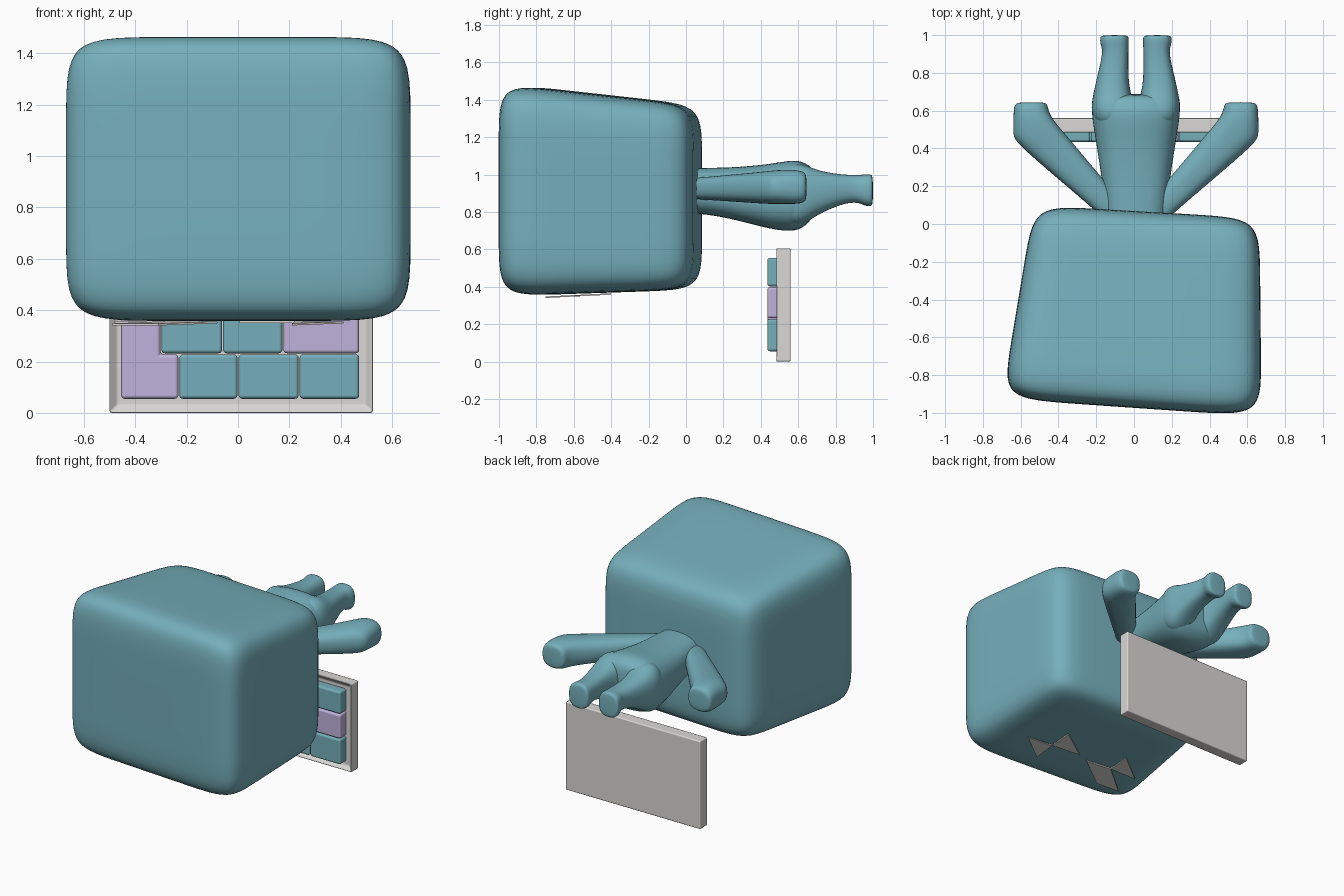
import bpy, bmesh, math
from mathutils import Vector

if "Cube" in bpy.data.objects:
    bpy.data.objects.remove(bpy.data.objects["Cube"])


def material(name, rgb):
    m = bpy.data.materials.new(name)
    m.diffuse_color = (*rgb, 1)
    m.use_nodes = True
    m.node_tree.nodes["Principled BSDF"].inputs["Base Color"].default_value = m.diffuse_color
    return m


TEAL = material("teal", (0.18, 0.43, 0.50))
PURPLE = material("lilac", (0.53, 0.45, 0.72))
GREY = material("light_grey", (0.70, 0.69, 0.67))


def finish(bm, name, mat, smooth=True):
    bmesh.ops.recalc_face_normals(bm, faces=bm.faces)
    for f in bm.faces:
        f.smooth = smooth
    me = bpy.data.meshes.new(name)
    bm.to_mesh(me)
    bm.free()
    me.materials.append(mat)
    ob = bpy.data.objects.new(name, me)
    bpy.context.collection.objects.link(ob)
    return ob


def loft(name, rings, mirror=False, sides=12):
    """Rounded limb along y; ring = (y, x_min, x_max, z_min, z_max)."""
    bm = bmesh.new()
    loops = []
    for y, x0, x1, z0, z1 in rings:
        if mirror:
            x0, x1 = 0.02 - x1, 0.02 - x0
        loop = []
        for i in range(sides):
            a = 2 * math.pi * (i + 0.5) / sides
            c, s = math.cos(a), math.sin(a)
            c = math.copysign(abs(c) ** 0.75, c)
            s = math.copysign(abs(s) ** 0.75, s)
            loop.append(bm.verts.new(((x0 + x1) / 2 + c * (x1 - x0) / 2, y,
                                      (z0 + z1) / 2 + s * (z1 - z0) / 2)))
        loops.append(loop)
    for a, b in zip(loops, loops[1:]):
        for i in range(sides):
            j = (i + 1) % sides
            bm.faces.new((a[i], a[j], b[j], b[i]))
    bm.faces.new(loops[0])
    bm.faces.new(loops[-1])
    ob = finish(bm, name, TEAL)
    ob.modifiers.new("smooth", "SUBSURF").levels = 2
    return ob


def prism(name, points, mat, a, b, axis="y", bevel=0.0):
    """Extrude an outline from a to b; outline is xz (axis y) or xy (axis z)."""
    bm = bmesh.new()
    place = (lambda p, d: (p[0], d, p[1])) if axis == "y" else \
            (lambda p, d: (p[0], p[1], d + 0.05 * (p[1] + 0.73)))
    lo = [bm.verts.new(place(p, a)) for p in points]
    hi = [bm.verts.new(place(p, b)) for p in points]
    bm.faces.new(lo)
    bm.faces.new(hi)
    for i in range(len(points)):
        j = (i + 1) % len(points)
        bm.faces.new((lo[i], lo[j], hi[j], hi[i]))
    ob = finish(bm, name, mat, bevel > 0)
    if bevel:
        m = ob.modifiers.new("bevel", "BEVEL")
        m.width, m.segments = bevel, 3
        m.harden_normals = True
    return ob


# Head: rounded block, skewed between eight corners
def lerp(a, b, t):
    return a + (b - a) * t


bm = bmesh.new()
bmesh.ops.create_cube(bm, size=2)
bmesh.ops.subdivide_edges(bm, edges=bm.edges, cuts=23, use_grid_fill=True)
for v in bm.verts:
    # denser sampling near the edges, then rounding
    p = Vector([math.sin(c * math.pi / 2) for c in v.co])
    n = 8
    p /= sum(abs(c) ** n for c in p) ** (1 / n)
    u, w, t = [(c + 1) / 2 for c in p]
    x = lerp(lerp(-0.70, -0.53, w), lerp(0.675, 0.665, w), u)
    y = lerp(lerp(-0.925, -1.02, u), lerp(0.10, 0.03, u), w)
    z = lerp(lerp(0.35, 0.385, w), lerp(1.485, 1.37, w), t)
    v.co = (x, y, z)
finish(bm, "head", TEAL)

# Torso
loft("torso", [(-0.1, -0.14, 0.16, 0.80, 1.03), (0.05, -0.155, 0.175, 0.79, 1.04),
               (0.23, -0.175, 0.195, 0.765, 1.04), (0.45, -0.21, 0.23, 0.70, 1.06),
               (0.59, -0.235, 0.255, 0.685, 1.09), (0.65, -0.225, 0.245, 0.73, 1.06),
               (0.69, -0.19, 0.21, 0.78, 1.03)])

# Arms and legs, mirrored
for side, mir in (("left", False), ("right", True)):
    loft(side + "_arm", [(0.0, -0.13, 0.0, 0.87, 0.98), (0.06, -0.195, 0.0, 0.865, 0.985),
                         (0.23, -0.395, -0.155, 0.855, 1.0), (0.43, -0.63, -0.32, 0.84, 1.02),
                         (0.47, -0.645, -0.355, 0.84, 1.025), (0.55, -0.642, -0.425, 0.84, 1.03),
                         (0.60, -0.64, -0.45, 0.84, 1.025), (0.635, -0.635, -0.455, 0.85, 1.015),
                         (0.645, -0.61, -0.475, 0.87, 0.995)], mir)
    loft(side + "_leg", [(0.5, -0.2, 0.01, 0.75, 1.04), (0.6, -0.235, 0.01, 0.71, 1.075),
                         (0.68, -0.22, -0.01, 0.765, 1.035), (0.75, -0.205, -0.026, 0.805, 1.015),
                         (0.85, -0.18, -0.028, 0.845, 1.0), (0.92, -0.167, -0.028, 0.85, 1.0),
                         (0.955, -0.182, -0.025, 0.83, 1.003), (0.99, -0.182, -0.025, 0.825, 1.005),
                         (1.0, -0.17, -0.035, 0.84, 0.99)], mir)

# Panel frame with a recessed front
bm = bmesh.new()
bmesh.ops.create_cube(bm, size=1)
for v in bm.verts:
    v.co = (0.0125 + v.co.x * 1.025, 0.52 + v.co.y * 0.08, 0.3025 + v.co.z * 0.605)
front = [f for f in bm.faces if f.normal.y < -0.9]
bmesh.ops.inset_region(bm, faces=front, thickness=0.042)
for v in front[0].verts:
    v.co.y += 0.025
frame = finish(bm, "panel_frame", GREY)
bev = frame.modifiers.new("bevel", "BEVEL")
bev.width, bev.segments, bev.harden_normals = 0.008, 2, True


# Bricks on the panel
def box(x0, x1, z0, z1):
    return [(x0, z0), (x1, z0), (x1, z1), (x0, z1)]


ROWS = [(0.055, 0.228), (0.232, 0.398), (0.402, 0.555)]
BRICKS = [(0, -0.228, -0.002, TEAL), (0, 0.002, 0.236, TEAL), (0, 0.24, 0.472, TEAL),
          (1, -0.298, -0.062, TEAL), (1, -0.058, 0.173, TEAL), (1, 0.177, 0.472, PURPLE),
          (2, -0.455, -0.232, TEAL), (2, -0.228, -0.002, TEAL),
          (2, 0.002, 0.236, TEAL), (2, 0.24, 0.472, TEAL)]
for i, (row, x0, x1, mat) in enumerate(BRICKS):
    prism(f"brick_{i + 1}", box(x0, x1, *ROWS[row]), mat, 0.435, 0.51, bevel=0.014)
prism("corner_brick", [(-0.455, 0.055), (-0.232, 0.055), (-0.232, 0.228),
                       (-0.302, 0.228), (-0.302, 0.398), (-0.455, 0.398)],
      PURPLE, 0.435, 0.51, bevel=0.014)

# Angular plates under the head
PLATES = [[(0.41, -0.59), (0.22, -0.57), (0.21, -0.74)],
          [(0.22, -0.57), (0.225, -0.40), (0.005, -0.55)],
          [(-0.08, -0.58), (-0.27, -0.56), (-0.49, -0.74), (-0.31, -0.75)],
          [(-0.27, -0.56), (-0.27, -0.40), (-0.48, -0.56)]]
for i, pts in enumerate(PLATES):
    prism(f"under_plate_{i + 1}", pts, GREY, 0.341, 0.349, axis="z")
